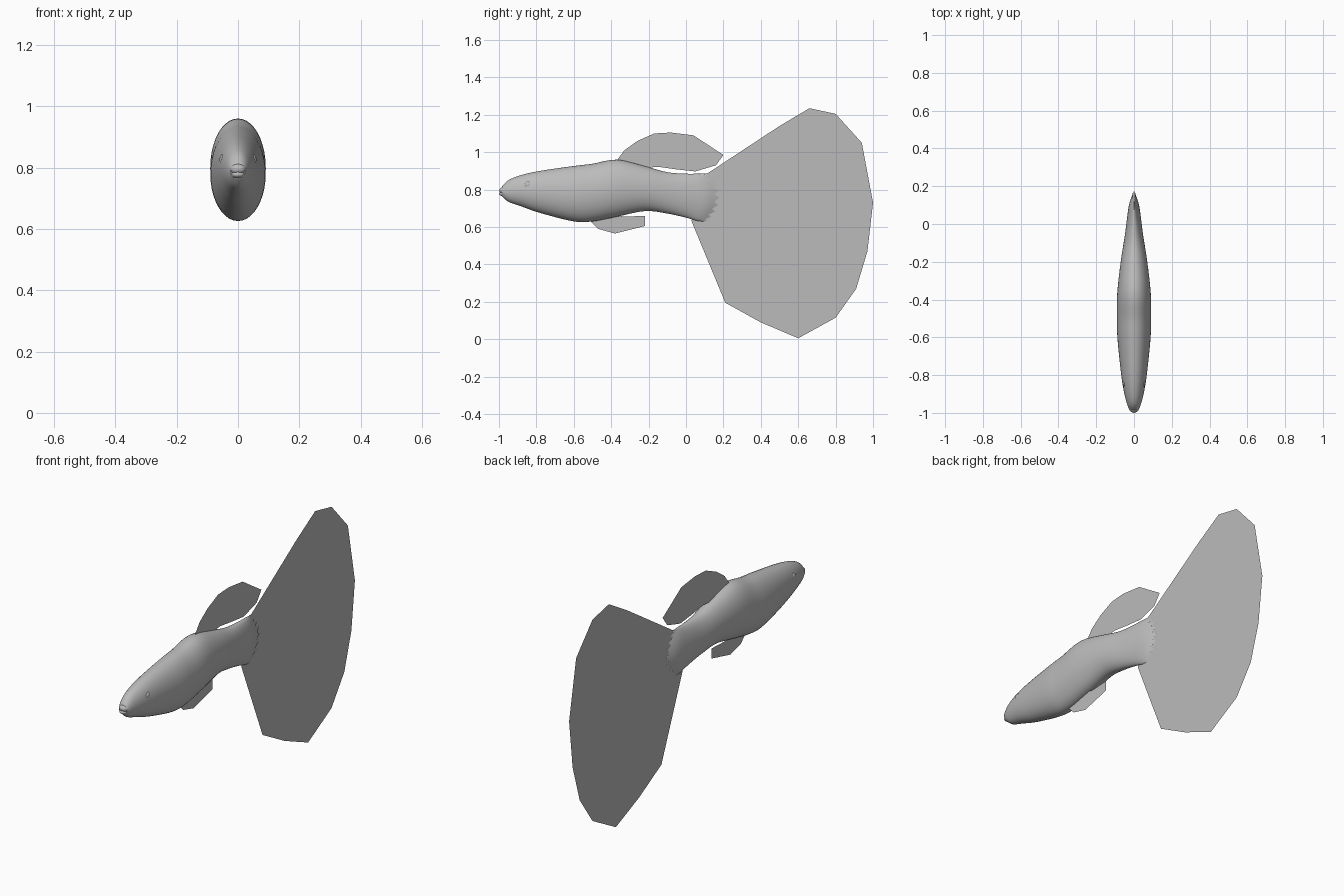
import bpy, bmesh, math
from mathutils import Vector

cube = bpy.data.objects.get("Cube")
if cube:
    bpy.data.objects.remove(cube)

GREY = (0.5, 0.5, 0.5, 1)
mat = bpy.data.materials.new("plain grey")
mat.use_nodes = True
mat.diffuse_color = GREY
bsdf = mat.node_tree.nodes["Principled BSDF"]
bsdf.inputs["Base Color"].default_value = GREY


def finish(bm, name, smooth=None):
    mesh = bpy.data.meshes.new(name)
    bm.to_mesh(mesh)
    bm.free()
    obj = bpy.data.objects.new(name, mesh)
    bpy.context.collection.objects.link(obj)
    mesh.materials.append(mat)
    if smooth:
        bpy.ops.object.select_all(action='DESELECT')
        obj.select_set(True)
        bpy.context.view_layer.objects.active = obj
        bpy.ops.object.shade_smooth_by_angle(angle=math.radians(smooth))
    return obj


def spline(rows, steps):
    """Catmull-Rom through the rows."""
    out = []
    pts = [Vector(r) for r in rows]
    for i in range(len(pts) - 1):
        a, b, c = pts[max(i - 1, 0)], pts[i], pts[i + 1]
        d = pts[min(i + 2, len(pts) - 1)]
        for s in range(steps):
            t = s / steps
            out.append(0.5 * (2 * b + (c - a) * t + (2 * a - 5 * b + 4 * c - d) * t ** 2
                              + (3 * b - a - 3 * c + d) * t ** 3))
    return out + [pts[-1]]


# Body: y, top, bottom, half width
SECTIONS = [(-0.985, 0.815, 0.765, 0.024), (-0.95, 0.85, 0.735, 0.038),
            (-0.88, 0.878, 0.71, 0.055), (-0.78, 0.9, 0.675, 0.07),
            (-0.6, 0.926, 0.63, 0.088), (-0.5, 0.938, 0.63, 0.09),
            (-0.37, 0.96, 0.655, 0.089), (-0.22, 0.925, 0.685, 0.073),
            (-0.1, 0.893, 0.672, 0.055), (0, 0.885, 0.65, 0.038),
            (0.06, 0.885, 0.633, 0.025), (0.1, 0.885, 0.63, 0.004)]
SIDES = 40
sections = spline(SECTIONS, 4)
bm = bmesh.new()
rings = []
for k, (y, top, bottom, w) in enumerate(sections):
    ring = []
    bulge = max(0, min(1, (y + 0.05) / 0.15))
    for i in range(SIDES):
        a = 2 * math.pi * i / SIDES
        # the tail root bows backwards and ends in a ragged edge
        yy = y + 0.065 * bulge * math.sin(a) ** 2
        if k == len(sections) - 1:
            yy += 0.014 * (-1) ** i
        z = (top + bottom) / 2 + (top - bottom) / 2 * math.cos(a)
        ring.append(bm.verts.new((w * math.sin(a), yy, z)))
    rings.append(ring)
for r, s in zip(rings, rings[1:]):
    for i in range(SIDES):
        j = (i + 1) % SIDES
        bm.faces.new((r[i], r[j], s[j], s[i]))
bm.faces.new(rings[0])
bmesh.ops.recalc_face_normals(bm, faces=bm.faces)
finish(bm, "body", 50)

# Mouth and eyes: squashed balls set into the head
def ball(name, center, size):
    bm = bmesh.new()
    bmesh.ops.create_uvsphere(bm, u_segments=16, v_segments=10, radius=1)
    bmesh.ops.scale(bm, vec=size, verts=bm.verts)
    bmesh.ops.translate(bm, vec=center, verts=bm.verts)
    return finish(bm, name, 60)


ball("upper_lip", (0, -0.978, 0.795), (0.026, 0.02, 0.018))
ball("lower_lip", (0, -0.978, 0.777), (0.022, 0.022, 0.012))
for side, name in ((1, "left_eye"), (-1, "right_eye")):
    ball(name, (side * 0.052, -0.845, 0.825), (0.008, 0.018, 0.018))


# Fins: flat sheets on the centre plane, outlined as y, z
def fin(name, outline):
    bm = bmesh.new()
    bm.faces.new([bm.verts.new((0, y, z)) for y, z in outline])
    bmesh.ops.triangulate(bm, faces=bm.faces)
    finish(bm, name)


fin("tail_fin", [(0.03, 0.63), (0.21, 0.195), (0.4, 0.09), (0.6, 0.005), (0.8, 0.115),
                 (0.91, 0.27), (0.97, 0.47), (1, 0.73), (0.94, 1.05), (0.8, 1.205),
                 (0.66, 1.235), (0.5, 1.14), (0.12, 0.89), (0.05, 0.86)])
fin("dorsal_fin", [(-0.37, 0.955), (-0.33, 1.01), (-0.26, 1.06), (-0.17, 1.1),
                   (-0.08, 1.105), (0.04, 1.09), (0.2, 0.985), (0.16, 0.93),
                   (0.05, 0.897), (-0.05, 0.908), (-0.15, 0.922), (-0.22, 0.915)])
fin("belly_fin", [(-0.52, 0.64), (-0.47, 0.59), (-0.38, 0.565), (-0.22, 0.605),
                  (-0.22, 0.66), (-0.33, 0.655), (-0.4, 0.67)])
